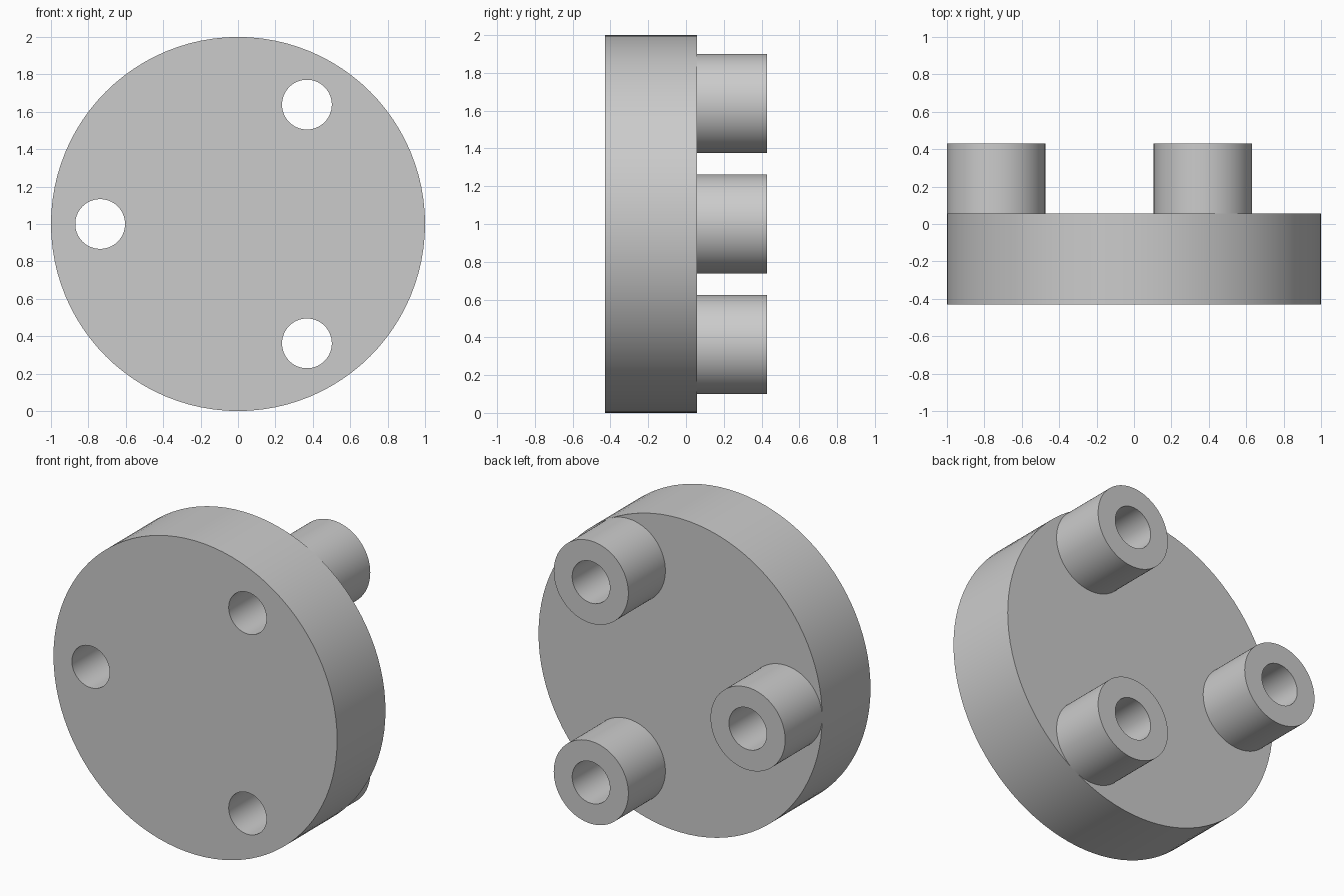
import bpy
import bmesh
from math import cos, sin, pi, radians
from mathutils import Matrix, Vector

FRONT, FACE, BACK = -0.43, 0.057, 0.43
DISC_R, BOSS_R, HOLE_R = 1.0, 0.263, 0.133
PITCH_R = DISC_R - BOSS_R
SIDES = 96

cube = bpy.data.objects.get("Cube")
if cube:
    bpy.data.objects.remove(cube, do_unlink=True)

grey = bpy.data.materials.new("plain grey")
grey.use_nodes = True
colour = (0.6, 0.6, 0.6, 1)
grey.diffuse_color = colour
grey.node_tree.nodes["Principled BSDF"].inputs["Base Color"].default_value = colour


def add_object(name, bm):
    bmesh.ops.recalc_face_normals(bm, faces=bm.faces)
    mesh = bpy.data.meshes.new(name)
    bm.to_mesh(mesh)
    bm.free()
    mesh.materials.append(grey)
    obj = bpy.data.objects.new(name, mesh)
    bpy.context.collection.objects.link(obj)
    return obj


def cylinder(name, x, z, radius, y0, y1):
    """Solid cylinder along y."""
    bm = bmesh.new()
    place = Matrix.Translation((x, (y0 + y1) / 2, z)) @ Matrix.Rotation(pi / 2, 4, "X")
    bmesh.ops.create_cone(bm, cap_ends=True, segments=SIDES, radius1=radius,
                          radius2=radius, depth=y1 - y0, matrix=place)
    return add_object(name, bm)


def tube(name, x, z):
    """Hollow boss, open where it meets the disc."""
    bm = bmesh.new()
    profile = [(BOSS_R, FACE), (BOSS_R, BACK), (HOLE_R, BACK), (HOLE_R, FACE)]
    rings = []
    for radius, y in profile:
        angles = [2 * pi * i / SIDES for i in range(SIDES)]
        rings.append([bm.verts.new((x + radius * cos(a), y, z + radius * sin(a)))
                      for a in angles])
    for inner, outer in zip(rings, rings[1:]):
        for i in range(SIDES):
            j = (i + 1) % SIDES
            bm.faces.new((inner[i], inner[j], outer[j], outer[i]))
    return add_object(name, bm)


def smooth(obj):
    bpy.ops.object.select_all(action="DESELECT")
    obj.select_set(True)
    bpy.context.view_layer.objects.active = obj
    bpy.ops.object.shade_smooth_by_angle(angle=radians(30))


# Main disc
disc = cylinder("disc", 0, 1, DISC_R, FRONT, FACE)

# Three bosses, each with a hole running right through the disc
for name, angle in (("right", 180), ("upper_left", 60), ("lower_left", -60)):
    x = PITCH_R * cos(radians(angle))
    z = 1 + PITCH_R * sin(radians(angle))
    smooth(tube(name + "_boss", x, z))
    cutter = cylinder(name + "_hole_cutter", x, z, HOLE_R, FRONT - 0.1, FACE + 0.1)
    cutter.hide_render = True
    cut = disc.modifiers.new(name + "_hole", "BOOLEAN")
    cut.operation, cut.solver, cut.object = "DIFFERENCE", "EXACT", cutter

# Fix the holes into the disc, then drop the cutters
bpy.context.view_layer.objects.active = disc
for modifier in list(disc.modifiers):
    cutter = modifier.object
    bpy.ops.object.modifier_apply(modifier=modifier.name)
    bpy.data.objects.remove(cutter, do_unlink=True)
smooth(disc)
